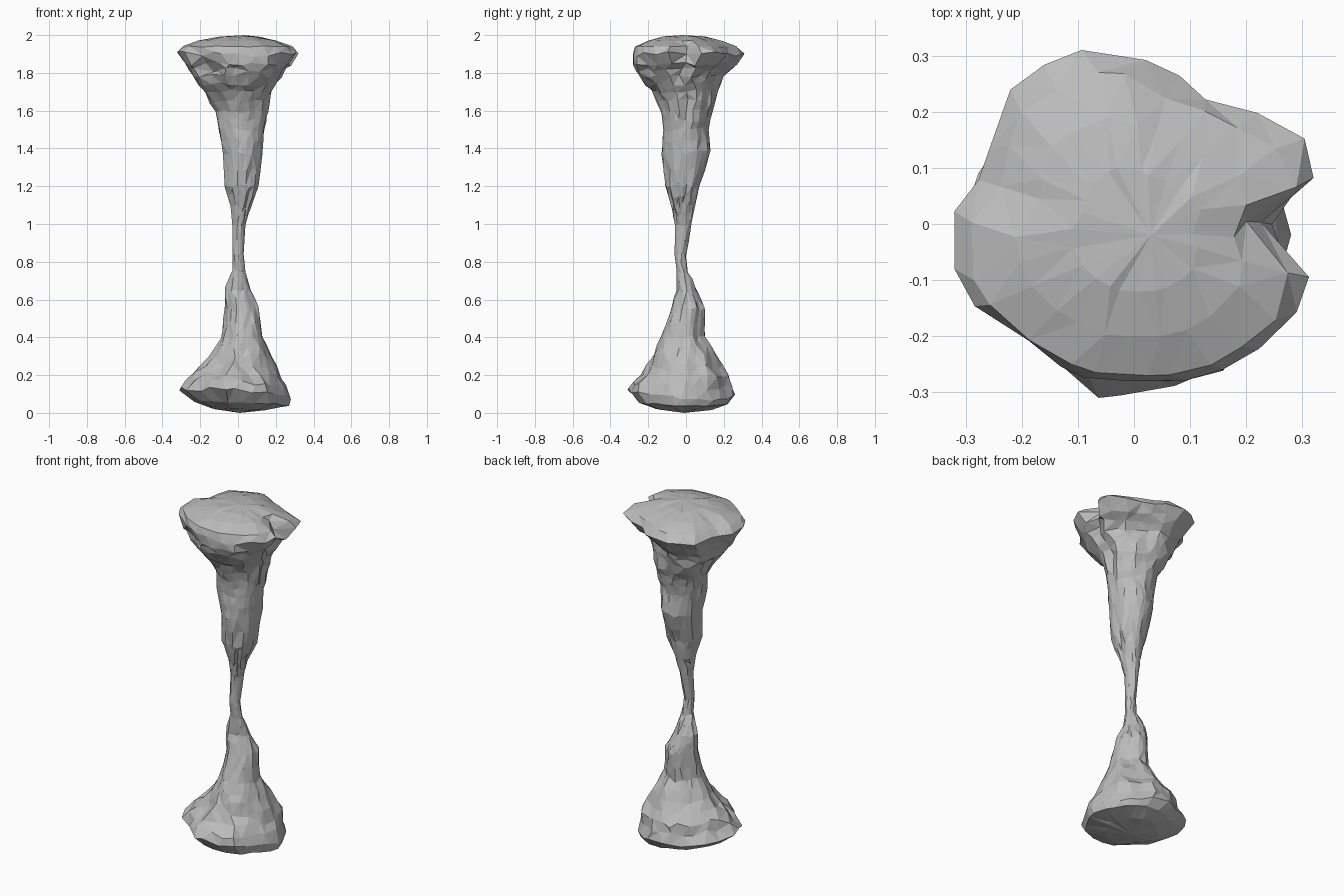
import bpy, bmesh, math, random
from mathutils import Vector, noise

random.seed(4)
if "Cube" in bpy.data.objects:
    bpy.data.objects.remove(bpy.data.objects["Cube"], do_unlink=True)

stone = bpy.data.materials.new("grey_stone")
stone.use_nodes = True
stone.diffuse_color = (0.5, 0.5, 0.5, 1)
stone.node_tree.nodes["Principled BSDF"].inputs["Base Color"].default_value = (0.5, 0.5, 0.5, 1)
stone.node_tree.nodes["Principled BSDF"].inputs["Roughness"].default_value = 0.9

# Lobed outlines in hundredths, every 20 degrees counterclockwise from +x
HEAD = [26, 33, 28, 26, 26, 31, 31, 31, 27, 31, 32, 30, 28, 28, 28, 29, 32, 32]
FOOT = [28, 26, 25, 25, 26, 25, 24, 26, 28, 30, 30, 29, 28, 31, 29, 30, 27, 27]

# Column sections in hundredths: height, x min, x max, y min, y max
SECTIONS = [
    (2, -14, 15, -16, 14), (5, -23, 27, -25, 22), (10, -31, 28, -31, 26),
    (20, -24, 23, -24, 23), (30, -15, 18, -18, 16), (40, -9, 13, -13, 10),
    (55, -7, 11, -8, 10), (65, -7, 7, -5, 6), (75, -3, 4, -5, 1),
    (84, -3, 3, -6, 0), (100, -3, 4, -6, 3), (110, -4, 7, -8, 5),
    (120, -7, 11, -11, 7), (138, -8, 13, -13, 13), (150, -10, 14, -12, 12),
    (160, -12, 16, -13, 14), (170, -18, 18, -18, 17), (178, -24, 23, -25, 20),
    (185, -28, 28, -28, 27), (190, -32, 32, -28, 31), (194, -29, 29, -27, 27),
    (197, -21, 20, -20, 19), (199, -11, 12, -12, 10),
]
SIDES = 24


def outline(table, angle):
    """Interpolated radius of a lobed outline."""
    f = (angle / math.tau) % 1 * len(table)
    i = int(f)
    return table[i] + (table[(i + 1) % len(table)] - table[i]) * (f - i)


def fit(values, low, high):
    """Stretch values onto the given span."""
    a, b = min(values), max(values)
    return [low + (v - a) / (b - a) * (high - low) for v in values]


def refine(sections):
    """Add a section halfway wherever two are far apart."""
    out = [sections[0]]
    for a, b in zip(sections, sections[1:]):
        if b[0] - a[0] > 6:
            out.append(tuple((p + q) / 2 for p, q in zip(a, b)))
        out.append(b)
    return out


def ring(section):
    """Irregular ring of points at one height."""
    h, x0, x1, y0, y1 = (v / 100 for v in section)
    lobed = min(1, max(0, abs(h - 1) * 2.5 - 1))
    table = HEAD if h > 1 else FOOT
    xs, ys = [], []
    for i in range(SIDES):
        a = (i + random.uniform(-0.3, 0.3)) / SIDES * math.tau
        d = Vector((math.cos(a), math.sin(a), 0))
        r = 0.28 + (outline(table, a) / 100 - 0.28) * lobed
        # Long vertical flutes plus small chips
        flute = noise.noise(d * 2.2 + Vector((3, 1, h * 1.8)))
        chip = noise.noise(d * 4 + Vector((7, 2, h * 7)))
        calm = 0.3 if h > 1.86 or h < 0.15 else 1
        r *= 1 + calm * (0.1 * flute + 0.1 * chip)
        xs.append(d.x * r)
        ys.append(d.y * r)
    xs, ys = fit(xs, x0, x1), fit(ys, y0, y1)
    # The foot leans down towards +x and +y; both ends are nearly flat
    lean = min(1, h / 0.1) * max(0, 1 - max(0, h - 0.1) / 0.2)
    spread = 0.004 if h < 0.06 or h > 1.93 else 0.013
    return [Vector((x, y, h - lean * (0.08 * x + 0.05 * y) + random.uniform(-spread, spread)))
            for x, y in zip(xs, ys)]


# Hollows in the rock: centre, reach, depth towards the axis
HOLLOWS = [
    ((-0.17, -0.24, 1.83), 0.08, 0.06), ((0.27, -0.01, 1.93), 0.08, 0.06),
    ((0.16, 0.22, 1.88), 0.07, 0.03), ((-0.2, -0.2, 0.15), 0.07, 0.03),
]


def carve(p):
    """Pull a point inwards when it lies near a hollow."""
    for centre, reach, depth in HOLLOWS:
        near = 1 - (p - Vector(centre)).length / reach
        if near > 0:
            p = p - Vector((p.x, p.y, 0)).normalized() * depth * min(1, near * 1.6)
    return p


# Column: stacked rings closed by a low peak at each end
bm = bmesh.new()
loops = [[bm.verts.new(carve(p)) for p in ring(s)] for s in refine(SECTIONS)]
for low, high in zip(loops, loops[1:]):
    for i in range(SIDES):
        j = (i + 1) % SIDES
        # Split each quad along its shorter diagonal
        if (low[i].co - high[j].co).length < (low[j].co - high[i].co).length:
            tris = (low[i], low[j], high[j]), (low[i], high[j], high[i])
        else:
            tris = (low[i], low[j], high[i]), (low[j], high[j], high[i])
        for t in tris:
            bm.faces.new(t)
for loop, tip in ((loops[0], (0.01, -0.01, 0)), (loops[-1], (0.03, -0.02, 2))):
    peak = bm.verts.new(tip)
    for i in range(SIDES):
        bm.faces.new((loop[i], loop[(i + 1) % SIDES], peak))

# Merge slivers in the thin neck so the facets stay coarse
neck = [v for v in bm.verts if 0.6 < v.co.z < 1.2]
bmesh.ops.remove_doubles(bm, verts=neck, dist=0.015)
bmesh.ops.recalc_face_normals(bm, faces=bm.faces)
mesh = bpy.data.meshes.new("rock_column")
bm.to_mesh(mesh)
bm.free()
mesh.materials.append(stone)
column = bpy.data.objects.new("rock_column", mesh)
bpy.context.collection.objects.link(column)
